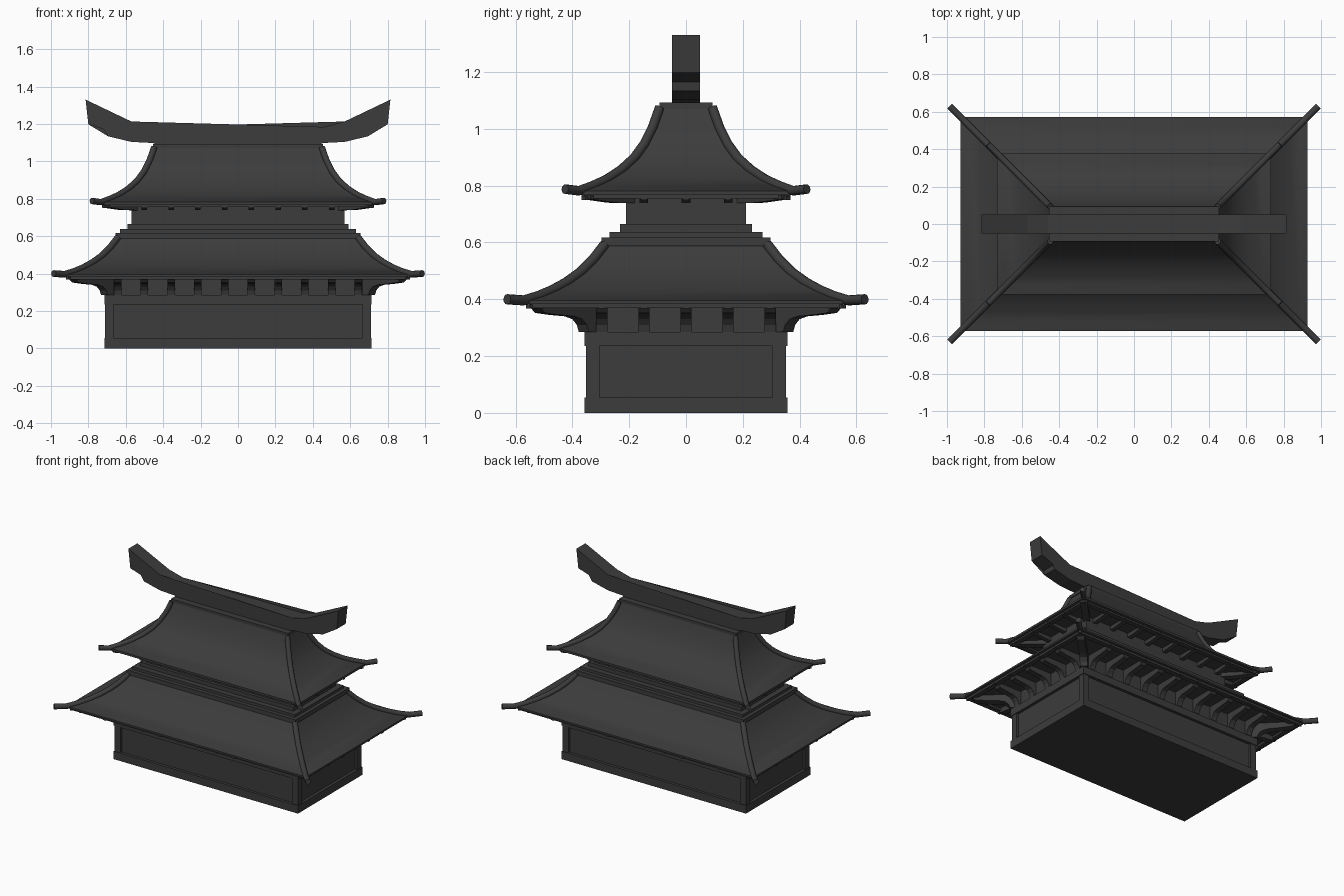
import bpy, bmesh, math
from mathutils import Vector, Matrix

if "Cube" in bpy.data.objects:
    bpy.data.objects.remove(bpy.data.objects["Cube"])

dark = bpy.data.materials.new("dark_grey")
dark.diffuse_color = (0.045, 0.045, 0.045, 1)
dark.use_nodes = True
dark.node_tree.nodes["Principled BSDF"].inputs["Base Color"].default_value = dark.diffuse_color


def finish(name, bm, smooth=None):
    bmesh.ops.recalc_face_normals(bm, faces=bm.faces)
    me = bpy.data.meshes.new(name)
    bm.to_mesh(me)
    bm.free()
    ob = bpy.data.objects.new(name, me)
    bpy.context.collection.objects.link(ob)
    me.materials.append(dark)
    if smooth:
        bpy.ops.object.select_all(action='DESELECT')
        ob.select_set(True)
        bpy.context.view_layer.objects.active = ob
        bpy.ops.object.shade_smooth_by_angle(angle=math.radians(smooth))
    return ob


def add_box(bm, x0, x1, y0, y1, z0, z1):
    m = Matrix.Translation(((x0 + x1) / 2, (y0 + y1) / 2, (z0 + z1) / 2)) @ \
        Matrix.Diagonal((x1 - x0, y1 - y0, z1 - z0, 1))
    bmesh.ops.create_cube(bm, size=1, matrix=m)


def slab(name, hx, hy, z0, z1):
    bm = bmesh.new()
    add_box(bm, -hx, hx, -hy, hy, z0, z1)
    return finish(name, bm)


def add_prism(bm, profile, width, matrix):
    # profile lies in local xz, extruded along local y
    a, b = ([bm.verts.new(matrix @ Vector((u, s * width / 2, z))) for u, z in profile]
            for s in (-1, 1))
    bm.faces.new(a)
    bm.faces.new(b[::-1])
    for i in range(len(a)):
        j = (i + 1) % len(a)
        bm.faces.new((a[i], a[j], b[j], b[i]))


def roof(name, hx, hy, z_bottom, profile):
    # profile: (inset from eave, height); lofted as rectangles
    bm = bmesh.new()
    rings = []
    for d, z in [(0, z_bottom)] + profile:
        x, y = hx - d, hy - d
        rings.append([bm.verts.new(p) for p in
                      ((x, y, z), (-x, y, z), (-x, -y, z), (x, -y, z))])
    for r, s in zip(rings, rings[1:]):
        for i in range(4):
            j = (i + 1) % 4
            bm.faces.new((r[i], r[j], s[j], s[i]))
    bm.faces.new(rings[0])
    bm.faces.new(rings[-1])
    finish(name, bm, 30)


def hips(name, hx, hy, profile, radius, reach, tip_z):
    # round ridges running down the four roof corners
    pts = [(-reach, tip_z)] + profile
    for i, (sx, sy) in enumerate(((1, 1), (-1, 1), (-1, -1), (1, -1))):
        bm = bmesh.new()
        side = Vector((-sy, sx, 0)).normalized()
        path = [Vector((sx * (hx - d), sy * (hy - d), z)) for d, z in pts]
        rings = []
        for k, p in enumerate(path):
            t = (path[min(k + 1, len(path) - 1)] - path[max(k - 1, 0)]).normalized()
            up = side.cross(t)
            rings.append([bm.verts.new(p + radius * (math.cos(a) * side + math.sin(a) * up))
                          for a in (math.tau * n / 12 for n in range(12))])
        for r, s in zip(rings, rings[1:]):
            for n in range(12):
                m = (n + 1) % 12
                bm.faces.new((r[n], r[m], s[m], s[n]))
        bm.faces.new(rings[0])
        bm.faces.new(rings[-1])
        finish(f"{name}_{i + 1}", bm, 40)


def brackets(name, hx, hy, xs, ys, profile, width, corner_width):
    # bracket arms on every wall plus one on each diagonal
    bm = bmesh.new()
    for k in range(4):
        wall, along = (hx, ys) if k % 2 == 0 else (hy, xs)
        rot = Matrix.Rotation(k * math.pi / 2, 4, 'Z')
        for o in along:
            add_prism(bm, profile, width, rot @ Matrix.Translation((wall, o, 0)))
    for sx in (-1, 1):
        for sy in (-1, 1):
            m = Matrix.Translation((sx * hx, sy * hy, 0)) @ \
                Matrix.Rotation(math.atan2(sy, sx), 4, 'Z')
            add_prism(bm, [(u * 1.4, z) for u, z in profile], corner_width, m)
    finish(name, bm)


def eave_frame(name, hx, hy, w, z0, z1):
    bm = bmesh.new()
    for s in (-1, 1):
        y0, y1 = sorted((s * hy, s * (hy - w)))
        add_box(bm, -hx, hx, y0, y1, z0, z1)
        x0, x1 = sorted((s * hx, s * (hx - w)))
        add_box(bm, x0, x1, w - hy, hy - w, z0, z1)
    finish(name, bm)


# Lower storey walls
slab("base_plinth", 0.715, 0.357, 0, 0.055)
slab("lower_wall", 0.695, 0.337, 0.055, 0.235)
bm = bmesh.new()
for sx in (-1, 1):
    for sy in (-1, 1):
        xs = sorted((sx * 0.665, sx * 0.71))
        ys = sorted((sy * 0.305, sy * 0.352))
        add_box(bm, *xs, *ys, 0.055, 0.235)
finish("corner_posts", bm)
slab("lower_beam", 0.715, 0.357, 0.235, 0.285)
slab("bracket_wall", 0.70, 0.345, 0.285, 0.388)

# Lower eave brackets, rafters and frame
low_x = [0.143 * (i - 4.5) for i in range(10)]
low_y = [0.148 * (i - 2) for i in range(5)]
curve = [(-0.02, 0.285), (0.015, 0.285), (0.022, 0.31), (0.038, 0.33), (0.065, 0.34),
         (0.12, 0.345), (0.17, 0.352), (0.185, 0.368), (0.185, 0.386), (-0.02, 0.386)]
brackets("lower_brackets", 0.70, 0.345, low_x, low_y, curve, 0.04, 0.05)
rafter = [(0, 0.367), (0.214, 0.367), (0.214, 0.382), (0, 0.382)]
brackets("lower_rafters", 0.70, 0.345, low_x, low_y, rafter, 0.02, 0.02)
eave_frame("lower_eave_frame", 0.91, 0.555, 0.035, 0.369, 0.386)

# Lower roof
low_roof = [(0, 0.396), (0.05, 0.411), (0.10, 0.432), (0.15, 0.459),
            (0.20, 0.495), (0.245, 0.54), (0.285, 0.592)]
roof("lower_roof", 0.928, 0.572, 0.384, low_roof)
hips("lower_hip_ridge", 0.928, 0.572, low_roof, 0.018, 0.058, 0.40)

# Stepped slabs and upper storey wall
slab("step_slab_bottom", 0.655, 0.297, 0.588, 0.618)
slab("step_slab_middle", 0.63, 0.27, 0.618, 0.637)
slab("step_slab_top", 0.592, 0.233, 0.637, 0.665)
slab("upper_wall", 0.57, 0.212, 0.665, 0.768)

# Upper eave brackets, rafters and frame
up_x = [0.143 * (i - 3.5) for i in range(8)]
up_y = [-0.148, 0, 0.148]
arm = [(-0.02, 0.738), (0.05, 0.74), (0.10, 0.747), (0.142, 0.753),
       (0.142, 0.768), (-0.02, 0.768)]
brackets("upper_brackets", 0.57, 0.212, up_x, up_y, arm, 0.03, 0.045)
rafter = [(0, 0.75), (0.15, 0.75), (0.15, 0.764), (0, 0.764)]
brackets("upper_rafters", 0.57, 0.212, up_x, up_y, rafter, 0.02, 0.02)
eave_frame("upper_eave_frame", 0.715, 0.357, 0.035, 0.755, 0.769)

# Upper roof
up_roof = [(0, 0.782), (0.05, 0.80), (0.10, 0.823), (0.15, 0.856), (0.195, 0.897),
           (0.23, 0.945), (0.26, 1.005), (0.285, 1.075)]
roof("upper_roof", 0.733, 0.378, 0.767, up_roof)
hips("upper_hip_ridge", 0.733, 0.378, up_roof, 0.017, 0.048, 0.788)

# Crowning ridge beam with upswept ends
slab("ridge_cap", 0.455, 0.094, 1.07, 1.092)
half = [(0.455, 1.098), (0.57, 1.104), (0.695, 1.134), (0.70, 1.165), (0.80, 1.198),
        (0.815, 1.33), (0.57, 1.213), (0.46, 1.184)]
bm = bmesh.new()
add_prism(bm, [(0.44, 1.09)] + half + [(-x, z) for x, z in half[::-1]] + [(-0.44, 1.09)],
          0.10, Matrix())
bmesh.ops.triangulate(bm, faces=[f for f in bm.faces if len(f.verts) > 4])
finish("ridge_beam", bm)
